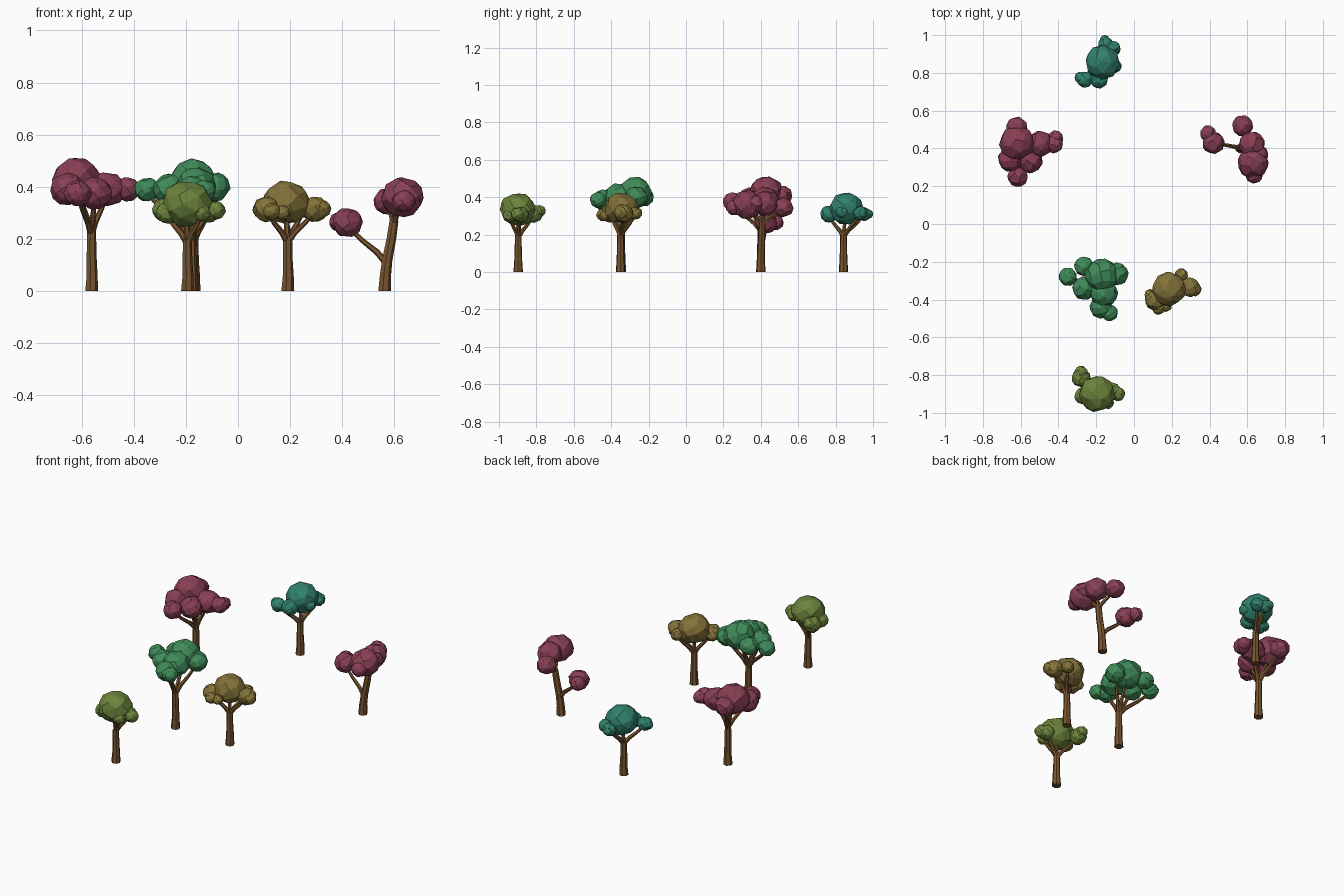
import bpy, bmesh, math, random
from mathutils import Vector, Matrix

if "Cube" in bpy.data.objects:
    bpy.data.objects.remove(bpy.data.objects["Cube"])

random.seed(4)


def material(name, rgb):
    m = bpy.data.materials.new(name)
    m.diffuse_color = (*rgb, 1)
    m.use_nodes = True
    m.node_tree.nodes["Principled BSDF"].inputs["Base Color"].default_value = m.diffuse_color
    return m


BARK = material("bark", (0.19, 0.09, 0.028))
CRIMSON = material("crimson", (0.25, 0.05, 0.09))
GREEN = material("green", (0.05, 0.26, 0.1))
TEAL = material("teal", (0.03, 0.22, 0.15))
OLIVE = material("olive", (0.15, 0.23, 0.045))
MUSTARD = material("mustard", (0.23, 0.17, 0.04))


def finish(name, bm, mat):
    bmesh.ops.recalc_face_normals(bm, faces=bm.faces)
    me = bpy.data.meshes.new(name)
    bm.to_mesh(me)
    bm.free()
    me.materials.append(mat)
    bpy.context.collection.objects.link(bpy.data.objects.new(name, me))


def blob(bm, centre, r, n=40):
    """Faceted leaf clump: hull of jittered points spread over a sphere."""
    part = bmesh.new()
    spin = Matrix.Rotation(random.uniform(0, 6.28), 3, 'Z')
    for i in range(n):
        z = 1 - (2 * i + 1) / n
        a = i * 2.39996
        s = math.sqrt(1 - z * z)
        d = Vector((s * math.cos(a), s * math.sin(a), z))
        d += Vector([random.uniform(-.13, .13) for _ in range(3)])
        d = spin @ d.normalized() * r * random.uniform(0.98, 1.04)
        d.z *= 0.94
        part.verts.new(Vector(centre) + d)
    bmesh.ops.convex_hull(part, input=part.verts)
    bmesh.ops.dissolve_limit(part, angle_limit=math.radians(9), verts=part.verts, edges=part.edges)
    me = bpy.data.meshes.new("tmp")
    part.to_mesh(me)
    part.free()
    bm.from_mesh(me)
    bpy.data.meshes.remove(me)


def tube(bm, pts, radii, sides=7):
    """Tapered faceted limb along a path."""
    pts = [Vector(p) for p in pts]
    rings = []
    for i, (p, r) in enumerate(zip(pts, radii)):
        t = (pts[min(i + 1, len(pts) - 1)] - pts[max(i - 1, 0)]).normalized()
        if i == 0 and p.z == 0:
            t = Vector((0, 0, 1))
        rot = Vector((0, 0, 1)).rotation_difference(t)
        rings.append([bm.verts.new(p + rot @ Vector((r * math.cos(k * math.tau / sides),
                      r * math.sin(k * math.tau / sides), 0))) for k in range(sides)])
    for a, b in zip(rings, rings[1:]):
        for k in range(sides):
            j = (k + 1) % sides
            bm.faces.new((a[k], a[j], b[j], b[k]))
    bm.faces.new(rings[0][::-1])
    bm.faces.new(rings[-1])


def limb(bm, a, b, r):
    """Branch that leaves sideways and curves upward to its clump."""
    a, b = Vector(a), Vector(b)
    h, dz = b - a, b.z - a.z
    pts = [a + Vector((h.x * u, h.y * u, dz * v))
           for u, v in ((0, -.12), (.25, .2), (.6, .5), (.85, .75), (1, 1))]
    tube(bm, pts, [r, r * .9, r * .75, r * .65, r * .5], 6)


def tree(name, mat, trunk, forks, clumps):
    """trunk: path points; forks: (start point, clump index); clumps: x, y, z, r."""
    bm = bmesh.new()
    n = len(trunk) - 1
    tube(bm, trunk, [0.026 - 0.008 * (i / n) ** .6 for i in range(n + 1)])
    for start, i in forks:
        limb(bm, start, clumps[i][:3], 0.013)
    finish(name + "_trunk", bm, BARK)
    bm = bmesh.new()
    for x, y, z, r in clumps:
        blob(bm, (x, y, z), r)
    finish(name + "_leaves", bm, mat)


def upright(name, mat, x, y, fork_z, picks, clumps):
    """Straight tree whose branches all spread from one fork."""
    top = (x, y, fork_z)
    tree(name, mat, [(x, y, 0), (x + .002, y, .06), (x, y, fork_z * .6), top],
         [(top, i) for i in picks], clumps)


upright("teal_tree", TEAL, -.17, .842, .2, (0, 1, 2, 3), [
    (-.167, .855, .34, .092), (-.15, .95, .31, .04), (-.26, .765, .305, .043),
    (-.11, .93, .315, .04), (-.185, .765, .31, .048), (-.155, .975, .31, .026),
    (-.1, .835, .32, .035), (-.285, .775, .31, .03)])

upright("olive_tree", OLIVE, -.195, -.897, .195, (0, 1, 2, 4), [
    (-.197, -.9, .335, .096), (-.28, -.815, .31, .05), (-.115, -.885, .305, .046),
    (-.085, -.9, .31, .038), (-.14, -.945, .3, .035), (-.28, -.785, .325, .035),
    (-.27, -.91, .3, .045)])

upright("mustard_tree", MUSTARD, .19, -.35, .2, (0, 1, 2, 3), [
    (.185, -.345, .34, .09), (.295, -.335, .315, .053), (.11, -.405, .315, .053),
    (.25, -.27, .315, .036), (.13, -.445, .305, .035), (.32, -.345, .315, .038),
    (.085, -.375, .31, .03), (.17, -.435, .3, .03)])

upright("green_tree", GREEN, -.18, -.345, .225, (0, 1, 3, 5, 7), [
    (-.172, -.27, .425, .088), (-.35, -.28, .39, .049), (-.265, -.225, .4, .053),
    (-.09, -.265, .4, .06), (-.16, -.365, .405, .075), (-.175, -.44, .385, .06),
    (-.13, -.47, .385, .045), (-.265, -.34, .39, .062)])

upright("left_crimson_tree", CRIMSON, -.563, .4, .235, (0, 1, 2, 4, 5), [
    (-.62, .43, .425, .092), (-.62, .51, .41, .058), (-.5, .425, .39, .07),
    (-.425, .425, .39, .05), (-.615, .25, .375, .054), (-.55, .335, .375, .066),
    (-.655, .345, .39, .067), (-.415, .455, .39, .04)])

# Leaning tree with a low side branch
lean = [(.562, .4, 0), (.565, .4, .06), (.572, .402, .12), (.588, .405, .2), (.598, .408, .27)]
tree("right_crimson_tree", CRIMSON, lean,
     [(lean[2], 5), (lean[4], 0), (lean[4], 1), (lean[4], 2)], [
    (.625, .42, .365, .07), (.575, .52, .345, .056), (.63, .325, .36, .083),
    (.635, .26, .345, .046), (.66, .37, .365, .05), (.42, .43, .262, .06),
    (.392, .48, .265, .043)])
